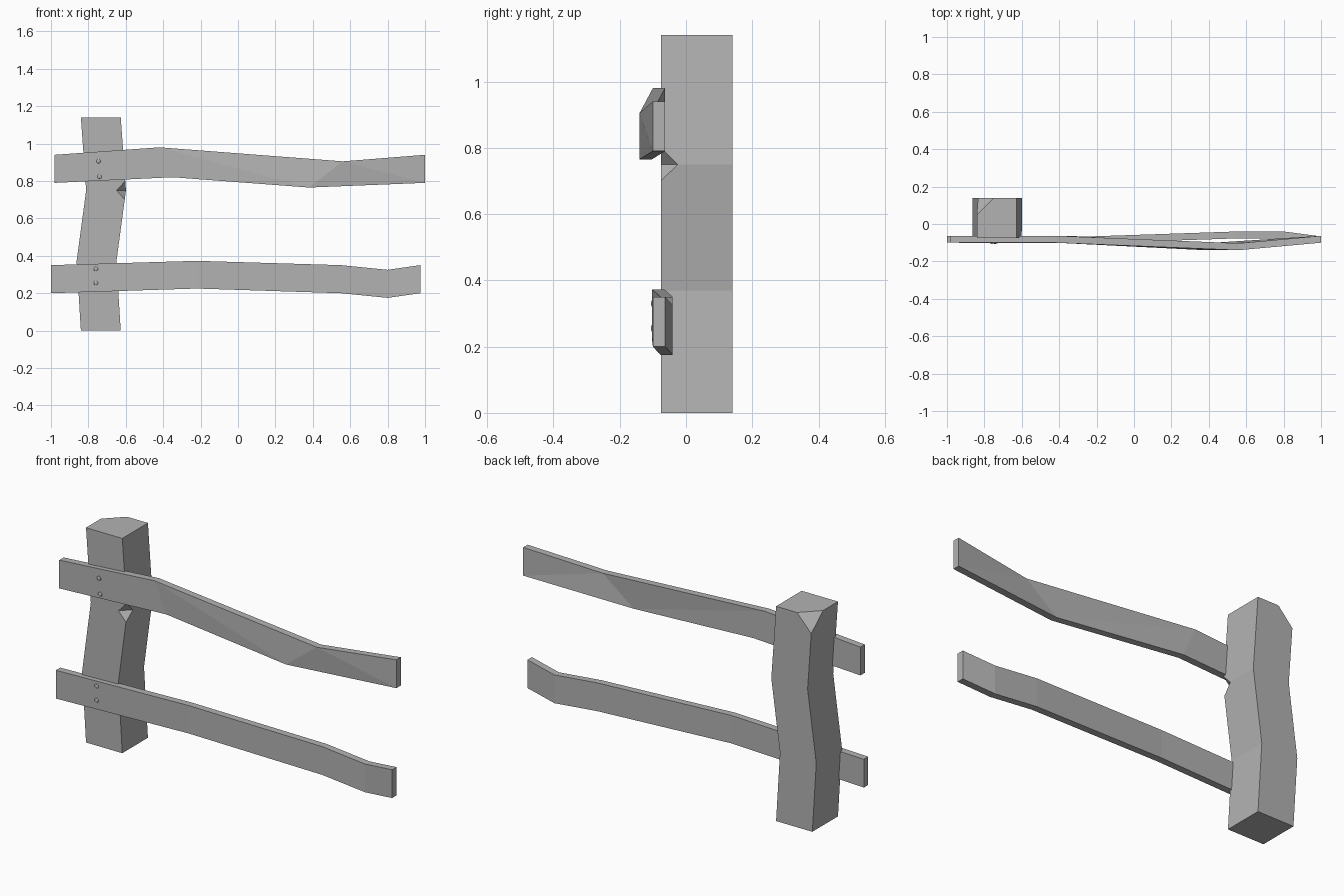
import bpy
import bmesh
from mathutils import Vector

cube = bpy.data.objects.get("Cube")
if cube:
    bpy.data.objects.remove(cube, do_unlink=True)

GREY = (0.45, 0.45, 0.45, 1.0)
wood = bpy.data.materials.new("weathered grey wood")
wood.use_nodes = True
wood.diffuse_color = GREY
wood.node_tree.nodes["Principled BSDF"].inputs["Base Color"].default_value = GREY


def finish(bm, name):
    """Turn a bmesh into a named object with the wood material."""
    bmesh.ops.recalc_face_normals(bm, faces=bm.faces[:])
    mesh = bpy.data.meshes.new(name)
    bm.to_mesh(mesh)
    bm.free()
    mesh.materials.append(wood)
    obj = bpy.data.objects.new(name, mesh)
    bpy.context.collection.objects.link(obj)
    return obj


def loft(sections):
    """Join four-cornered sections into a closed beam."""
    bm = bmesh.new()
    rings = [[bm.verts.new(p) for p in sec] for sec in sections]
    sides = []
    for a, b in zip(rings, rings[1:]):
        for k in range(4):
            n = (k + 1) % 4
            sides.append(bm.faces.new((a[k], a[n], b[n], b[k])))
    bm.faces.new(rings[0][::-1])
    bm.faces.new(rings[-1])
    return bm, rings, sides


# Crooked post: (left edge, height) of each section
FRONT, BACK, WIDTH = -0.075, 0.14, 0.213
bends = [(-0.84, 0), (-0.863, 0.37), (-0.812, 0.75), (-0.84, 1.14)]
bm, rings, _ = loft([
    [(x, FRONT, z), (x + WIDTH, FRONT, z), (x + WIDTH, BACK, z), (x, BACK, z)]
    for x, z in bends])


def cut_corner(vert, size):
    return bmesh.ops.bevel(bm, geom=[vert], offset=size, offset_type='ABSOLUTE',
                           segments=1, profile=0.5, affect='VERTICES')["faces"]


# Chipped top corner
top_corner, notch_corner = rings[3][3], rings[2][1]
cut_corner(top_corner, 0.09)

# Notch in the front edge, folded inward along its level diagonal
notch_z = notch_corner.co.z
for face in cut_corner(notch_corner, 0.05):
    level = [v for v in face.verts if abs(v.co.z - notch_z) < 0.01]
    if len(face.verts) == 4 and len(level) == 2:
        bmesh.utils.face_split(face, level[0], level[1])
finish(bm, "post")


# Rails: (bottom x, bottom z, top x, top z, front y) of each section
def rail(name, stations, thickness=0.037):
    bm, rings, sides = loft([
        [(bx, y, bz), (tx, y, tz), (tx, y + thickness, tz), (bx, y + thickness, bz)]
        for bx, bz, tx, tz, y in stations])
    # Crease the twisted front and back from upper left to lower right
    for i, (a, b) in enumerate(zip(rings, rings[1:])):
        bmesh.utils.face_split(sides[4 * i], a[1], b[0])
        bmesh.utils.face_split(sides[4 * i + 2], a[2], b[3])
    finish(bm, name)


rail("upper_rail", [(-0.98, 0.79, -0.98, 0.94, -0.10),
                    (-0.35, 0.82, -0.42, 0.98, -0.10),
                    (0.38, 0.765, 0.56, 0.905, -0.14),
                    (1.0, 0.79, 1.0, 0.94, -0.10)])
rail("lower_rail", [(-1.0, 0.20, -1.0, 0.35, -0.10),
                    (-0.22, 0.225, -0.22, 0.373, -0.103),
                    (0.55, 0.20, 0.55, 0.35, -0.077),
                    (0.80, 0.175, 0.80, 0.325, -0.077),
                    (0.975, 0.20, 0.975, 0.35, -0.10)])

# Low domed nail heads where the rails meet the post
nails = {"upper_rail_nail_top": (-0.746, 0.906), "upper_rail_nail_bottom": (-0.74, 0.823),
         "lower_rail_nail_top": (-0.76, 0.33), "lower_rail_nail_bottom": (-0.76, 0.255)}
for name, (x, z) in nails.items():
    bm = bmesh.new()
    bmesh.ops.create_uvsphere(bm, u_segments=10, v_segments=6, radius=0.012)
    bmesh.ops.scale(bm, vec=Vector((1, 0.5, 1)), verts=bm.verts[:])
    bmesh.ops.translate(bm, vec=Vector((x, -0.10, z)), verts=bm.verts[:])
    finish(bm, name)
